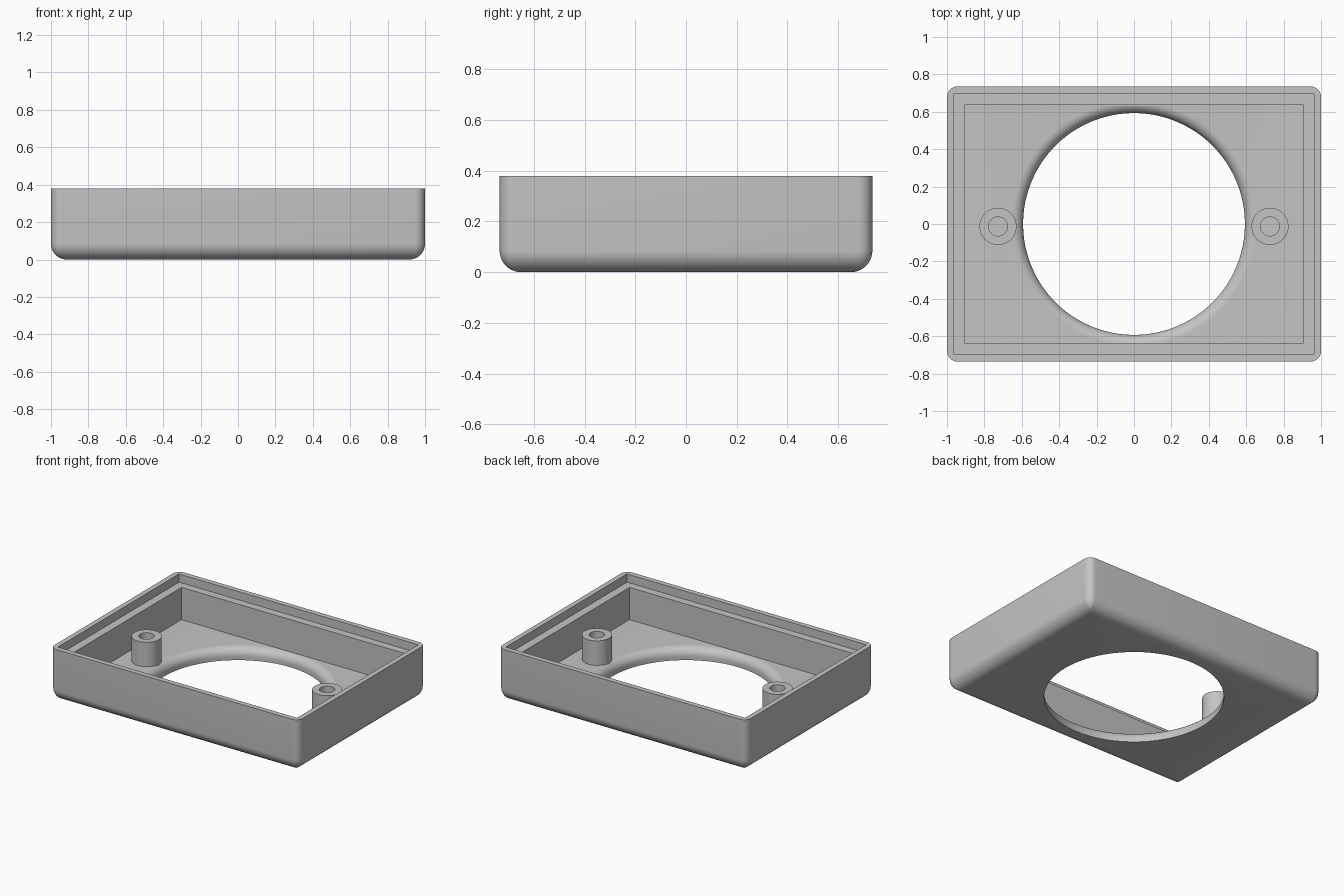
import bpy, bmesh, math

cube = bpy.data.objects.get("Cube")
if cube:
    bpy.data.objects.remove(cube, do_unlink=True)

grey = bpy.data.materials.new("plain grey")
grey.use_nodes = True
GREY = (0.55, 0.55, 0.55, 1)
grey.diffuse_color = GREY
grey.node_tree.nodes["Principled BSDF"].inputs["Base Color"].default_value = GREY

# Main sizes
HX, HY, HEIGHT = 1.0, 0.735, 0.38
CORNER, BOTTOM_R = 0.055, 0.085
FLOOR, HOLE_R, HOLE_FILLET = 0.085, 0.593, 0.06
LEDGE_Z = HEIGHT - 0.06


def circle(r, n=96):
    return [(r * math.cos(2 * math.pi * i / n), r * math.sin(2 * math.pi * i / n)) for i in range(n)]


def rectangle(hx, hy):
    return [(hx, hy), (-hx, hy), (-hx, -hy), (hx, -hy)]


def rounded(hx, hy, r, n=8):
    pts = []
    for q, (sx, sy) in enumerate([(1, 1), (-1, 1), (-1, -1), (1, -1)]):
        for i in range(n + 1):
            a = math.pi / 2 * (q + i / n)
            pts.append((sx * (hx - r) + r * math.cos(a), sy * (hy - r) + r * math.sin(a)))
    return pts


def loop(bm, pts, z):
    return [bm.verts.new((x, y, z)) for x, y in pts]


def wall(bm, a, b):
    """Quads between two loops of equal length."""
    for i in range(len(a)):
        j = (i + 1) % len(a)
        bm.faces.new((a[i], a[j], b[j], b[i]))


def flat(bm, *loops):
    """Flat area between an outer loop and an optional inner loop."""
    edges = []
    for vs in loops:
        for i in range(len(vs)):
            pair = (vs[i], vs[(i + 1) % len(vs)])
            edges.append(bm.edges.get(pair) or bm.edges.new(pair))
    bmesh.ops.triangle_fill(bm, use_beauty=True, edges=edges, normal=(0, 0, 1))


def finish(bm, name, location=(0, 0, 0)):
    bmesh.ops.recalc_face_normals(bm, faces=bm.faces[:])
    mesh = bpy.data.meshes.new(name)
    bm.to_mesh(mesh)
    bm.free()
    mesh.materials.append(grey)
    obj = bpy.data.objects.new(name, mesh)
    obj.location = location
    bpy.context.collection.objects.link(obj)
    bpy.ops.object.select_all(action='DESELECT')
    obj.select_set(True)
    bpy.context.view_layer.objects.active = obj
    bpy.ops.object.shade_smooth_by_angle(angle=math.radians(35))
    return obj


# Tray: outer skin with a rounded bottom edge
bm = bmesh.new()
outer = []
STEPS = 10
for i in range(STEPS + 1):
    t = math.pi / 2 * i / STEPS
    inset = BOTTOM_R * (1 - math.sin(t))
    z = BOTTOM_R * (1 - math.cos(t))
    outer.append(loop(bm, rounded(HX - inset, HY - inset, max(CORNER - inset, 0.006)), z))
outer.append(loop(bm, rounded(HX, HY, CORNER), HEIGHT))
for a, b in zip(outer, outer[1:]):
    wall(bm, a, b)

# Tray: rim, stepped ledge and inner walls
rim = loop(bm, rectangle(0.963, 0.697), HEIGHT)
step = loop(bm, rectangle(0.963, 0.697), LEDGE_Z)
ledge = loop(bm, rectangle(0.903, 0.64), LEDGE_Z)
base = loop(bm, rectangle(0.903, 0.64), FLOOR)
flat(bm, outer[-1], rim)
wall(bm, rim, step)
flat(bm, step, ledge)
wall(bm, ledge, base)

# Tray: round opening, rounded over on its inner edge
hole = [loop(bm, circle(HOLE_R), 0)]
for i in range(STEPS + 1):
    t = math.pi / 2 * i / STEPS
    hole.append(loop(bm, circle(HOLE_R + HOLE_FILLET * (1 - math.cos(t))),
                     FLOOR - HOLE_FILLET * (1 - math.sin(t))))
for a, b in zip(hole, hole[1:]):
    wall(bm, a, b)
flat(bm, base, hole[-1])
flat(bm, outer[0], hole[0])
finish(bm, "tray")

# Screw posts with blind bores
for side, x in (("left", 0.727), ("right", -0.727)):
    bm = bmesh.new()
    rings = [loop(bm, circle(r, 48), z) for r, z in
             ((0.099, FLOOR - 0.02), (0.099, 0.263), (0.051, 0.263), (0.051, FLOOR))]
    for a, b in zip(rings, rings[1:]):
        wall(bm, a, b)
    flat(bm, rings[0])
    flat(bm, rings[-1])
    finish(bm, side + "_screw_post", (x, -0.013, 0))
